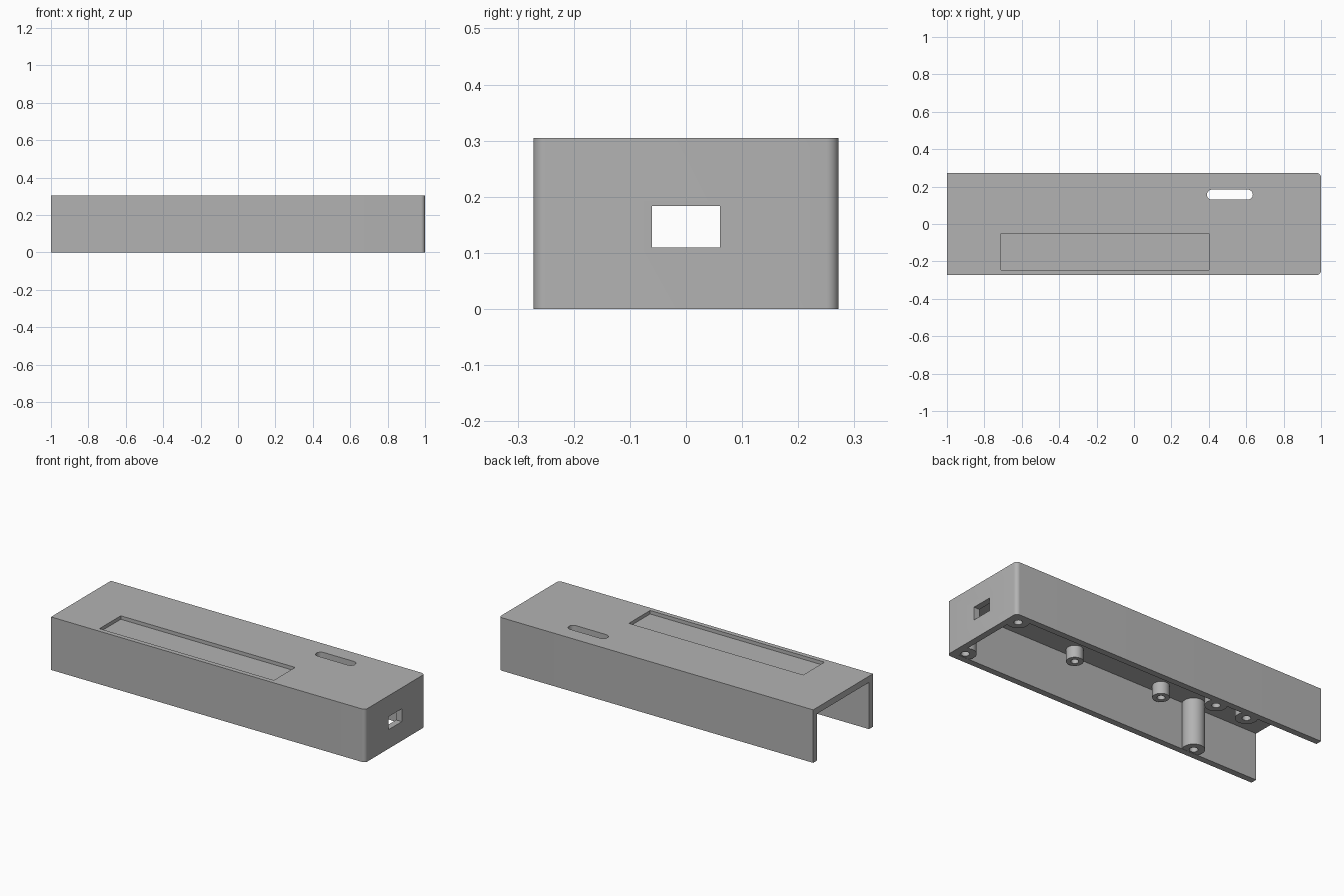
import bpy, bmesh, math
from mathutils import Vector

if "Cube" in bpy.data.objects:
    bpy.data.objects.remove(bpy.data.objects["Cube"])

W, H, T = 0.272, 0.305, 0.036   # half width, height, wall thickness

grey = bpy.data.materials.new("plain grey plastic")
grey.diffuse_color = (0.45, 0.45, 0.45, 1)
grey.use_nodes = True
grey.node_tree.nodes["Principled BSDF"].inputs["Base Color"].default_value = grey.diffuse_color


def finish(name, bm):
    bmesh.ops.recalc_face_normals(bm, faces=bm.faces)
    me = bpy.data.meshes.new(name)
    bm.to_mesh(me)
    bm.free()
    me.materials.append(grey)
    ob = bpy.data.objects.new(name, me)
    bpy.context.collection.objects.link(ob)
    return ob


def prism(name, outline, z0, z1):
    bm = bmesh.new()
    face = bm.faces.new([bm.verts.new((x, y, z0)) for x, y in outline])
    ext = bmesh.ops.extrude_face_region(bm, geom=[face])
    bmesh.ops.translate(bm, vec=(0, 0, z1 - z0),
                        verts=[v for v in ext["geom"] if isinstance(v, bmesh.types.BMVert)])
    return finish(name, bm)


def box(name, x0, x1, y0, y1, z0, z1):
    return prism(name, [(x0, y0), (x1, y0), (x1, y1), (x0, y1)], z0, z1)


def arc(cx, cy, r, a0, a1, n):
    return [(cx + r * math.cos(math.radians(a0 + (a1 - a0) * i / n)),
             cy + r * math.sin(math.radians(a0 + (a1 - a0) * i / n))) for i in range(n + 1)]


def smooth(ob):
    bpy.ops.object.select_all(action='DESELECT')
    ob.select_set(True)
    bpy.context.view_layer.objects.active = ob
    bpy.ops.object.shade_smooth_by_angle(angle=math.radians(30))


def screw_boss(name, x, y, r, z0, hole=0.022, depth=0.12):
    # lathed post hanging from the ceiling, with a blind hole in its lower end
    top = H - T + 0.006
    depth = min(depth, top - z0 - 0.01)
    prof = [(0, z0 + depth), (hole, z0 + depth), (hole, z0), (r, z0), (r, top), (0, top)]
    bm = bmesh.new()
    vs = [bm.verts.new((a, 0, z)) for a, z in prof]
    es = [bm.edges.new(p) for p in zip(vs, vs[1:])]
    bmesh.ops.spin(bm, geom=vs + es, cent=(0, 0, 0), axis=(0, 0, 1),
                   angle=math.tau, steps=40)
    bmesh.ops.remove_doubles(bm, verts=bm.verts, dist=1e-5)
    bmesh.ops.translate(bm, verts=bm.verts, vec=Vector((x, y, 0)))
    smooth(finish(name, bm))


# main cover: rounded corners at the right end
R = 0.022
cover = prism("cover", [(-1, -W)] + arc(1 - R, -W + R, R, -90, 0, 8)
              + arc(1 - R, W - R, R, 0, 90, 8) + [(-1, W)], 0, H)

# cutters: hollow interior (open left and below), top recess, switch slot, end port
cutters = [
    box("interior_cutter", -1.2, 1 - T, -W + T, W - T, -0.2, H - T),
    box("recess_cutter", -0.71, 0.40, -0.245, -0.052, H - 0.02, H + 0.2),
    prism("slot_cutter", arc(0.608, 0.157, 0.027, -90, 90, 16)
          + arc(0.417, 0.157, 0.027, 90, 270, 16), 0.2, 0.5),
    box("port_cutter", 0.9, 1.2, -0.061, 0.061, 0.11, 0.184),
]
bpy.context.view_layer.objects.active = cover
for c in cutters:
    mod = cover.modifiers.new(c.name, 'BOOLEAN')
    mod.operation = 'DIFFERENCE'
    mod.solver = 'EXACT'
    mod.object = c
    bpy.ops.object.modifier_apply(modifier=mod.name)
for c in cutters:
    bpy.data.objects.remove(c)
smooth(cover)

# full-height screw columns along the walls
for i, (x, y) in enumerate([(0.935, 0.207), (0.935, -0.207), (-0.565, -0.207),
                            (-0.565, 0.207), (-0.365, 0.207)]):
    screw_boss(f"screw_column_{i + 1}", x, y, 0.058, 0.001)

# short board posts on the ceiling
for i, x in enumerate((0.242, -0.324)):
    for side in (-1, 1):
        screw_boss(f"board_post_{i + 1}_{'front' if side < 0 else 'back'}",
                   x, side * 0.175, 0.044, 0.2, 0.02, 0.05)
